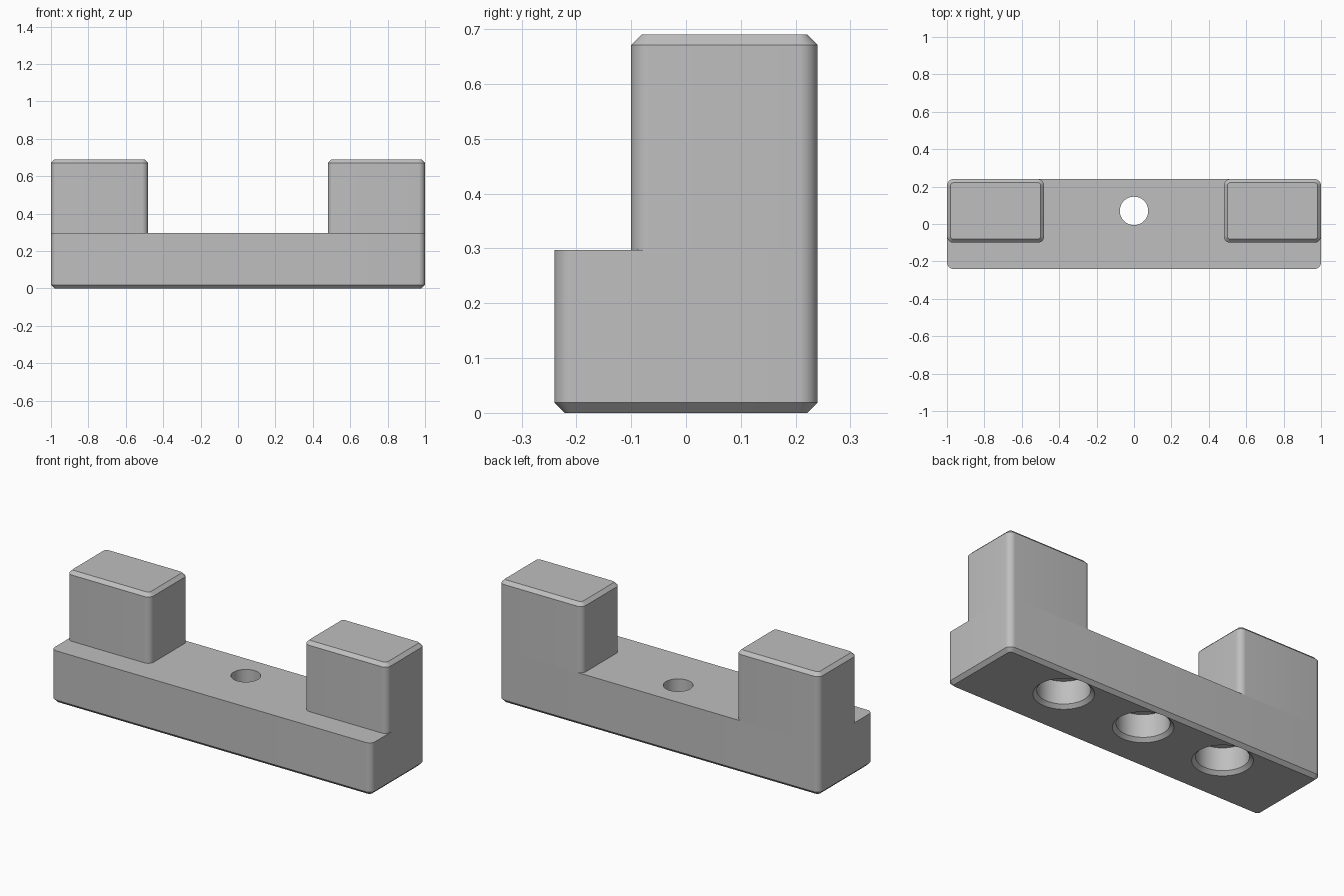
import bpy, bmesh
from math import sin, cos, pi, radians

if "Cube" in bpy.data.objects:
    bpy.data.objects.remove(bpy.data.objects["Cube"], do_unlink=True)

# Single grey material
grey = bpy.data.materials.new("light grey")
grey.use_nodes = True
colour = (0.52, 0.52, 0.52, 1)
grey.diffuse_color = colour
grey.node_tree.nodes["Principled BSDF"].inputs["Base Color"].default_value = colour

CORNER, CHAMFER = 0.035, 0.019
BASE_TOP, POST_TOP = 0.297, 0.69
HOLE_Y = 0.07


def rounded_rect(x0, x1, y0, y1, inset, steps=10):
    """Outline of a rounded rectangle, shrunk by inset."""
    r = CORNER - inset
    centres = [(x1 - CORNER, y1 - CORNER), (x0 + CORNER, y1 - CORNER),
               (x0 + CORNER, y0 + CORNER), (x1 - CORNER, y0 + CORNER)]
    return [(cx + r * cos(a), cy + r * sin(a))
            for k, (cx, cy) in enumerate(centres)
            for a in [(k + i / steps) * pi / 2 for i in range(steps + 1)]]


def circle(x, y, r, steps=64):
    return [(x + r * cos(2 * pi * i / steps), y + r * sin(2 * pi * i / steps))
            for i in range(steps)]


def loft(name, layers):
    """Closed solid through (outline, height) layers."""
    bm = bmesh.new()
    rings = [[bm.verts.new((x, y, z)) for x, y in outline] for outline, z in layers]
    for low, high in zip(rings, rings[1:]):
        n = len(low)
        for i in range(n):
            j = (i + 1) % n
            bm.faces.new((low[i], low[j], high[j], high[i]))
    bm.faces.new(rings[0][::-1])
    bm.faces.new(rings[-1])
    mesh = bpy.data.meshes.new(name)
    bm.to_mesh(mesh)
    bm.free()
    mesh.materials.append(grey)
    obj = bpy.data.objects.new(name, mesh)
    bpy.context.collection.objects.link(obj)
    return obj


def activate(obj):
    bpy.ops.object.select_all(action='DESELECT')
    obj.select_set(True)
    bpy.context.view_layer.objects.active = obj


def cut(target, cutter):
    activate(target)
    mod = target.modifiers.new("cut", 'BOOLEAN')
    mod.operation, mod.solver, mod.object = 'DIFFERENCE', 'EXACT', cutter
    bpy.ops.object.modifier_apply(modifier=mod.name)
    bpy.data.objects.remove(cutter, do_unlink=True)


# Base bar with a chamfered underside
base_box = (-1, 1, -0.24, 0.24)
base = loft("base_bar", [(rounded_rect(*base_box, CHAMFER), 0),
                         (rounded_rect(*base_box, 0), CHAMFER),
                         (rounded_rect(*base_box, 0), BASE_TOP)])

# Three chamfered sockets in the underside
SOCKET, DEPTH = 0.133, 0.148
for x in (-0.51, 0, 0.51):
    cut(base, loft("socket_cutter", [
        (circle(x, HOLE_Y, SOCKET + 2 * CHAMFER), -CHAMFER),
        (circle(x, HOLE_Y, SOCKET), CHAMFER),
        (circle(x, HOLE_Y, SOCKET), DEPTH)]))

# Screw hole through the middle socket
cut(base, loft("screw_hole_cutter", [(circle(0, HOLE_Y, 0.076), 0.1),
                                     (circle(0, HOLE_Y, 0.076), 0.4)]))

# Upright posts, flush with the back and ends of the base
posts = []
for name, x0, x1 in (("left_post", 0.48, 1), ("right_post", -1, -0.48)):
    box = (x0, x1, -0.1, 0.24)
    posts.append(loft(name, [(rounded_rect(*box, 0), BASE_TOP),
                             (rounded_rect(*box, 0), POST_TOP - CHAMFER),
                             (rounded_rect(*box, CHAMFER), POST_TOP)]))

for obj in [base] + posts:
    activate(obj)
    bpy.ops.object.shade_smooth_by_angle(angle=radians(30))
